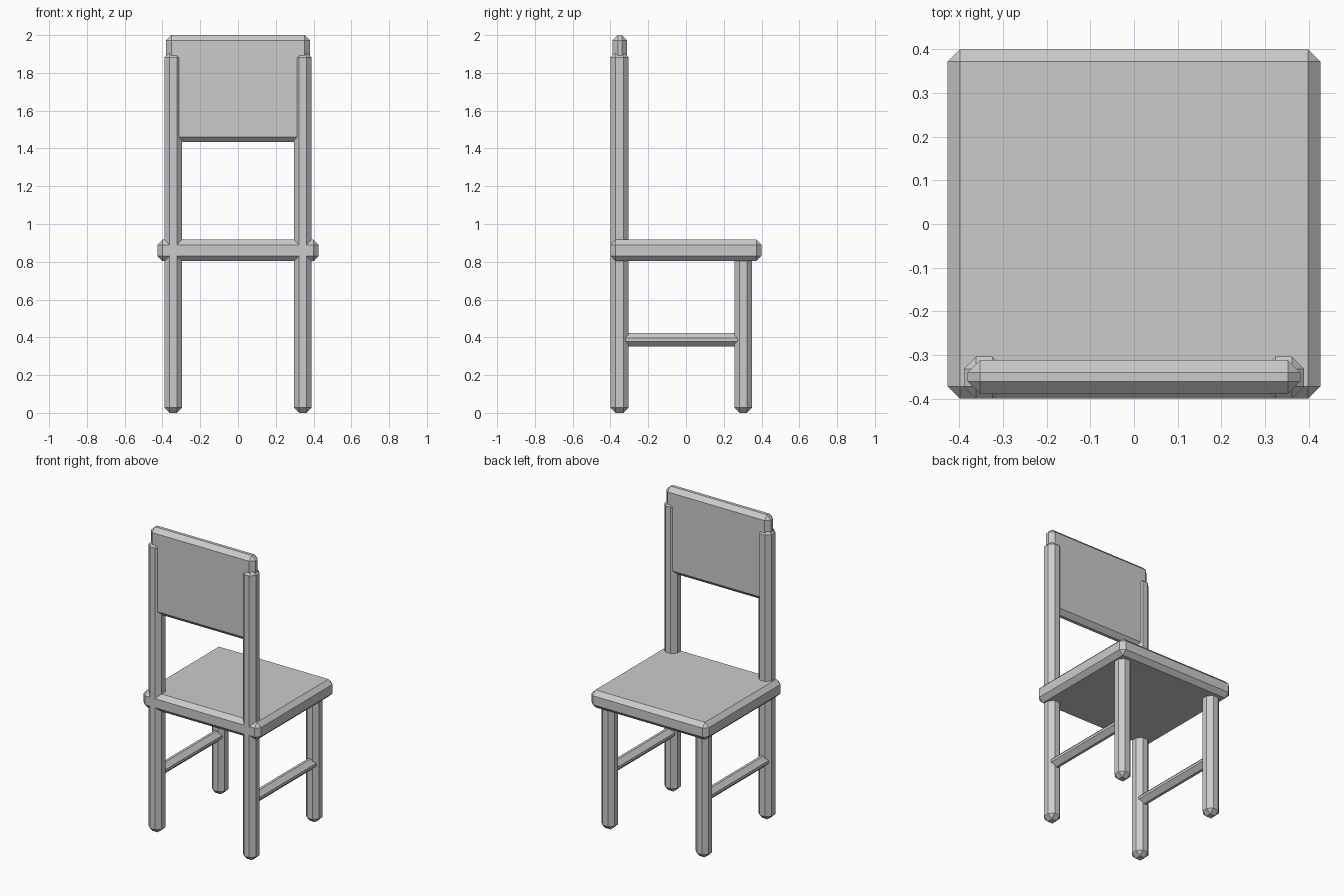
import bpy

if "Cube" in bpy.data.objects:
    bpy.data.objects.remove(bpy.data.objects["Cube"])

BEVEL = 0.028


def chamfered_box(name, x, y, z):
    """Box spanning the given (min, max) ranges, with every edge chamfered flat."""
    size = [r[1] - r[0] for r in (x, y, z)]
    centre = [(r[0] + r[1]) / 2 for r in (x, y, z)]
    bpy.ops.mesh.primitive_cube_add(size=1, location=centre)
    obj = bpy.context.object
    obj.name = name
    obj.scale = size
    bpy.ops.object.transform_apply(location=False, rotation=False, scale=True)
    mod = obj.modifiers.new("chamfer", 'BEVEL')
    mod.width = BEVEL
    mod.segments = 1
    mod.limit_method = 'NONE'
    return obj


def pair(name, x, y, z):
    """The same part on the left and right sides."""
    chamfered_box("right_" + name, x, y, z)
    chamfered_box("left_" + name, (-x[1], -x[0]), y, z)


# Seat and backrest panel
chamfered_box("seat", (-0.427, 0.427), (-0.4, 0.4), (0.803, 0.918))
chamfered_box("backrest", (-0.381, 0.381), (-0.389, -0.312), (1.433, 2.0))

# Tall posts carrying the backrest, and the short legs opposite
pair("back_post", (0.296, 0.39), (-0.4, -0.304), (0, 1.91))
pair("short_leg", (0.296, 0.39), (0.256, 0.35), (0, 0.86))

# Side stretchers joining the legs
pair("stretcher", (0.306, 0.379), (-0.36, 0.31), (0.351, 0.424))
